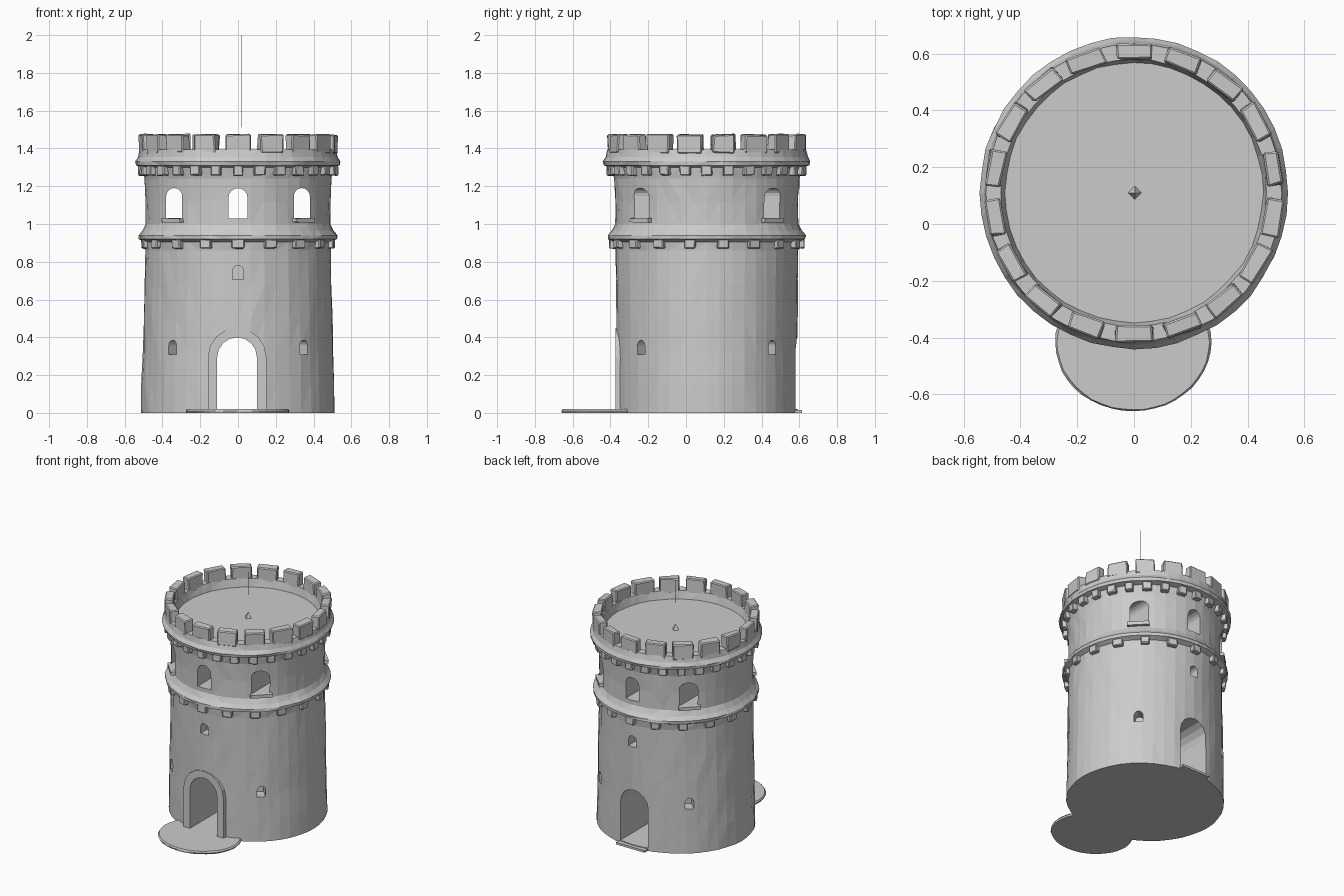
import bpy, bmesh, math, random
from mathutils import Matrix, Vector

if "Cube" in bpy.data.objects:
    bpy.data.objects.remove(bpy.data.objects["Cube"])

random.seed(4)
CY = 0.11          # tower axis is at (0, CY)
SIDES = 44


def make_object(name, bm):
    bmesh.ops.recalc_face_normals(bm, faces=bm.faces)
    mesh = bpy.data.meshes.new(name)
    bm.to_mesh(mesh)
    bm.free()
    ob = bpy.data.objects.new(name, mesh)
    bpy.context.collection.objects.link(ob)
    return ob


def around(angle, r, z):
    """Frame on the tower at an angle from the front; local -y points outward."""
    return Matrix.Translation((0, CY, z)) @ Matrix.Rotation(angle, 4, 'Z') @ Matrix.Translation((0, -r, 0))


def lathe(bm, profile, centre, jitter):
    """Closed solid of elliptical rings given as (rx, ry, z)."""
    rings = []
    for rx, ry, z in profile:
        ring = []
        for i in range(SIDES):
            a = 2 * math.pi * i / SIDES
            k = 1 + random.uniform(-jitter, jitter)
            ring.append(bm.verts.new((centre[0] + rx * k * math.sin(a), centre[1] - ry * k * math.cos(a), z)))
        rings.append(ring)
    for lo, hi in zip(rings, rings[1:]):
        for i in range(SIDES):
            j = (i + 1) % SIDES
            bm.faces.new((lo[i], lo[j], hi[j], hi[i]))
    bm.faces.new(rings[0])
    bm.faces.new(rings[-1])


def arch(bm, width, z0, z1, y0, y1, matrix):
    """Round-topped prism running along local y."""
    r = width / 2
    pts = [(-r, z0), (r, z0)]
    pts += [(r * math.cos(t * math.pi / 8), z1 - r + r * math.sin(t * math.pi / 8)) for t in range(9)]
    front = [bm.verts.new(matrix @ Vector((x, y0, z))) for x, z in pts]
    back = [bm.verts.new(matrix @ Vector((x, y1, z))) for x, z in pts]
    bm.faces.new(front)
    bm.faces.new(back)
    for i in range(len(pts)):
        j = (i + 1) % len(pts)
        bm.faces.new((front[i], front[j], back[j], back[i]))


def block(bm, size, matrix, jitter=0.0):
    verts = bmesh.ops.create_cube(bm, size=1, matrix=matrix @ Matrix.Diagonal((*size, 1)))['verts']
    for v in verts:
        v.co += Vector([random.uniform(-jitter, jitter) for _ in range(3)])


def block_ring(name, count, size, r, z, jitter, bevel):
    bm = bmesh.new()
    for i in range(count):
        w = size[0] * random.uniform(0.92, 1.08)
        block(bm, (w, size[1], size[2]), around(2 * math.pi * i / count, r, z), jitter)
    bmesh.ops.bevel(bm, geom=bm.edges[:], offset=bevel, segments=1, affect='EDGES')
    return make_object(name, bm)


def cut(target, cutter):
    mod = target.modifiers.new("openings", 'BOOLEAN')
    mod.operation, mod.solver, mod.object = 'DIFFERENCE', 'EXACT', cutter
    bpy.context.view_layer.objects.active = target
    bpy.ops.object.modifier_apply(modifier=mod.name)


# Tower body: rough wall, two string courses, parapet and sunken roof
profile = [(0.512, 0.48, 0), (0.51, 0.48, 0.16), (0.504, 0.48, 0.33), (0.50, 0.48, 0.5),
           (0.495, 0.482, 0.68), (0.49, 0.484, 0.86), (0.495, 0.49, 0.905),
           (0.525, 0.522, 0.92), (0.526, 0.524, 0.94), (0.505, 0.503, 0.965),
           (0.488, 0.486, 1.0), (0.488, 0.486, 1.12), (0.494, 0.49, 1.24), (0.505, 0.505, 1.30),
           (0.54, 0.545, 1.31), (0.543, 0.55, 1.33), (0.528, 0.535, 1.355), (0.52, 0.526, 1.395),
           (0.468, 0.47, 1.395), (0.455, 0.458, 1.34)]
bm = bmesh.new()
lathe(bm, profile, (0, CY), 0.005)
bmesh.ops.triangulate(bm, faces=bm.faces[:])
body = make_object("tower_body", bm)

# Raised surround of the front doorway
bm = bmesh.new()
arch(bm, 0.31, 0.0, 0.45, -0.374, -0.2, Matrix.Translation((-0.005, 0, 0)))
surround = make_object("door_surround", bm)

# Openings: straight passages front to back, plus shallow small windows
bm = bmesh.new()
arch(bm, 0.21, 0.02, 0.40, -1, 1, Matrix.Translation((-0.005, 0, 0)))
arch(bm, 0.10, 1.03, 1.19, -1, 1, Matrix.Identity(4))
for side in (-1, 1):
    arch(bm, 0.085, 1.03, 1.19, -1, 1, Matrix.Translation((side * 0.338, 0, 0)))
for deg in (45, 135, 225, 315):
    arch(bm, 0.055, 0.31, 0.385, -0.1, 0.08, around(math.radians(deg), 0.49, 0))
for deg in (0, 180):
    arch(bm, 0.06, 0.705, 0.78, -0.1, 0.08, around(math.radians(deg), 0.49, 0))
cutter = make_object("opening_cutter", bm)
cut(body, cutter)
cut(surround, cutter)
bpy.data.objects.remove(cutter)

# Battlements and the two rows of corbels
block_ring("merlons", 18, (0.125, 0.058, 0.10), 0.496, 1.424, 0.005, 0.006)
block_ring("upper_corbels", 28, (0.055, 0.06, 0.055), 0.499, 1.284, 0.003, 0.005)
block_ring("lower_corbels", 18, (0.06, 0.06, 0.05), 0.486, 0.895, 0.003, 0.005)

# Sills under the angled upper windows
bm = bmesh.new()
for deg in (45, 135, 225, 315):
    block(bm, (0.14, 0.04, 0.022), around(math.radians(deg), 0.488, 1.02), 0.002)
make_object("window_sills", bm)

# Doorstep disc at the front and threshold at the back
bm = bmesh.new()
lathe(bm, [(0.27, 0.24, 0.0), (0.275, 0.243, 0.01), (0.268, 0.238, 0.02)], (-0.003, -0.417), 0.006)
make_object("front_step", bm)
bm = bmesh.new()
block(bm, (0.22, 0.10, 0.015), Matrix.Translation((0, 0.565, 0.0075)))
make_object("back_threshold", bm)

# Small roof stub with a hair-thin pole above it
bm = bmesh.new()
bmesh.ops.create_cone(bm, cap_ends=True, segments=4, radius1=0.025, radius2=0.003, depth=0.04,
                      matrix=Matrix.Translation((0.003, 0.11, 1.358)))
make_object("roof_stub", bm)
bm = bmesh.new()
bmesh.ops.create_cone(bm, cap_ends=True, segments=3, radius1=0.0015, radius2=0.001, depth=0.49,
                      matrix=Matrix.Translation((0.02, 0.087, 1.755)))
make_object("thin_pole", bm)
